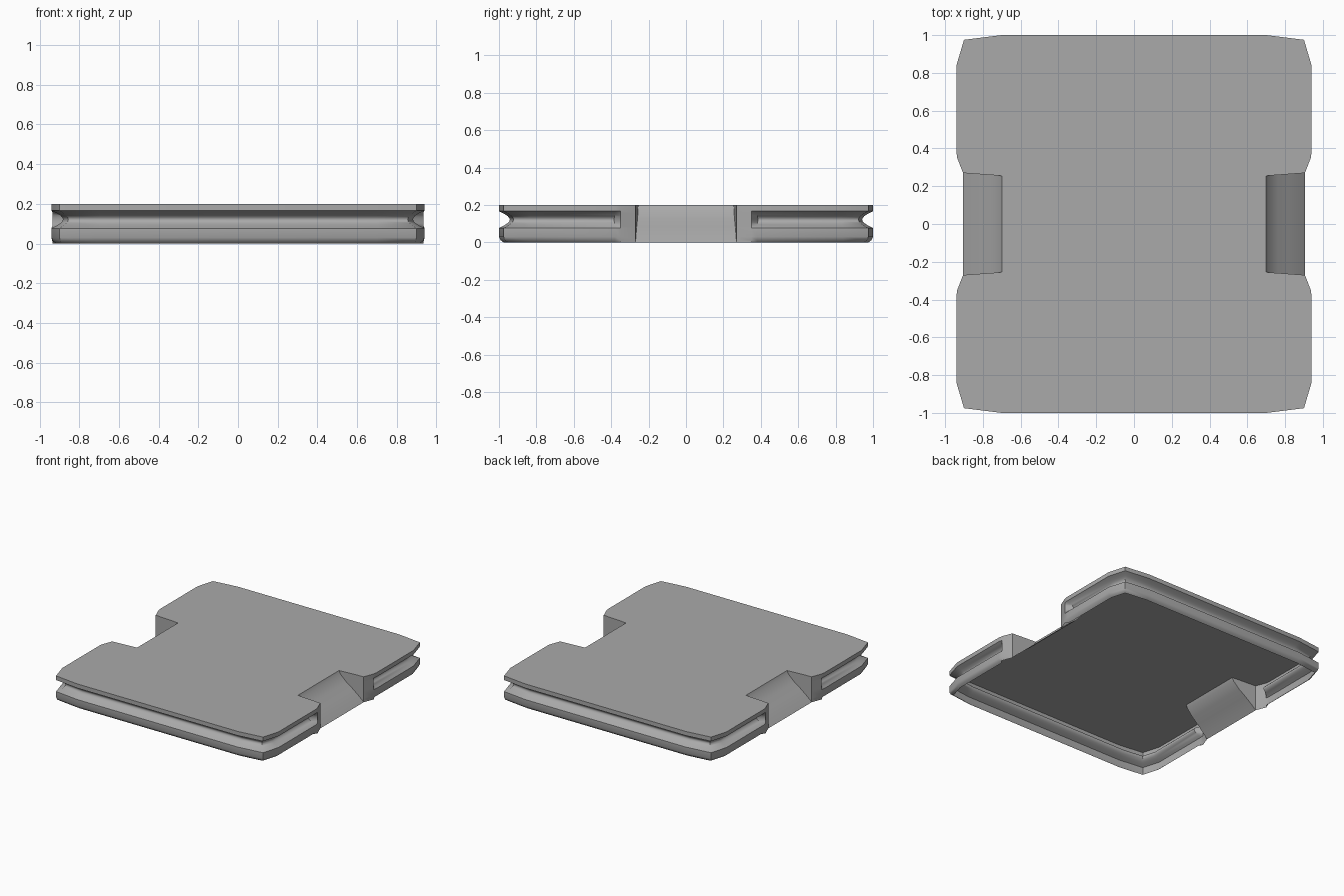
import bpy, bmesh, math
from mathutils import Vector

cube = bpy.data.objects.get("Cube")
if cube:
    bpy.data.objects.remove(cube, do_unlink=True)

HEIGHT = 0.2
GROOVE_DEPTH = 0.058

grey = bpy.data.materials.new("plain_grey")
grey.use_nodes = True
colour = (0.4, 0.4, 0.4, 1)
grey.diffuse_color = colour
grey.node_tree.nodes["Principled BSDF"].inputs["Base Color"].default_value = colour


def finish(name, bm):
    """Weld, face outwards, smooth and link one part."""
    bmesh.ops.remove_doubles(bm, verts=bm.verts, dist=0.0005)
    bmesh.ops.recalc_face_normals(bm, faces=bm.faces)
    bm.normal_update()
    if sum(f.normal.z * f.calc_area() for f in bm.faces) < 0:
        bmesh.ops.reverse_faces(bm, faces=bm.faces)
    mesh = bpy.data.meshes.new(name)
    bm.to_mesh(mesh)
    bm.free()
    mesh.materials.append(grey)
    obj = bpy.data.objects.new(name, mesh)
    bpy.context.collection.objects.link(obj)
    bpy.ops.object.select_all(action='DESELECT')
    obj.select_set(True)
    bpy.context.view_layer.objects.active = obj
    bpy.ops.object.shade_smooth_by_angle(angle=math.radians(40))


def face(bm, points):
    bm.faces.new([bm.verts.new(p) for p in points])


def skin(bm, columns):
    """Join neighbouring columns of points with quads."""
    for a, b in zip(columns, columns[1:]):
        for i in range(len(a) - 1):
            face(bm, (a[i], b[i], b[i + 1], a[i + 1]))


# Edge section as (inward offset, height): lip, round groove, bulge, curled rim
section = [(0, HEIGHT)]
for i in range(11):
    t = i / 10
    section.append((GROOVE_DEPTH * math.sin(math.pi * t), 0.167 - 0.09 * t))
section += [(0, 0.03), (0.008, 0.012), (0.025, 0)]

# Quarter outline: x, y, groove strength (fades out beside the notch)
quarter = [(0.905, 0.27, 0), (0.936, 0.35, 0), (0.94, 0.38, 1),
           (0.94, 0.84, 1), (0.90, 0.975, 1), (0.70, 1.0, 1)]
half = quarter + [(-x, y, g) for x, y, g in reversed(quarter)]
notch_corner = (0.70, 0.255)


def wall_columns():
    columns = []
    for i, (x, y, g) in enumerate(half):
        p = Vector((x, y))
        before = Vector(half[max(i - 1, 0)][:2])
        after = Vector(half[min(i + 1, len(half) - 1)][:2])
        normals = []
        for d in (p - before, after - p):
            if d.length:
                d.normalize()
                normals.append(Vector((-d.y, d.x)))
        inward = sum(normals, Vector((0, 0))).normalized()
        inward /= max(inward.dot(normals[0]), 0.5)
        columns.append([(x + inward.x * d * g, y + inward.y * d * g, z)
                        for d, z in section])
    return columns


# Shell: top plate and grooved walls, open underneath
bm = bmesh.new()
columns = wall_columns()
skin(bm, columns)
skin(bm, [[(-x, -y, z) for x, y, z in c] for c in columns])
nx, ny = notch_corner
back = [(nx, ny)] + [p[:2] for p in half] + [(-nx, ny)]
outline = back + [(-x, -y) for x, y in back]
face(bm, [(x, y, HEIGHT) for x, y in outline])
finish("grooved_shell", bm)

# Side notches: sloping floor with a triangular wall at each end
slope = [(0.70, HEIGHT), (0.712, 0.175), (0.76, 0.125),
         (0.815, 0.083), (0.87, 0.035), (0.905, 0)]
for name, side in (("left_notch", 1), ("right_notch", -1)):
    bm = bmesh.new()
    edges = []
    for end in (1, -1):
        edge = [(side * x, end * (ny + (x - nx) * 0.0732), z) for x, z in slope]
        edges.append(edge)
        face(bm, edge + [(side * 0.905, end * 0.27, HEIGHT)])
    skin(bm, edges)
    finish(name, bm)
